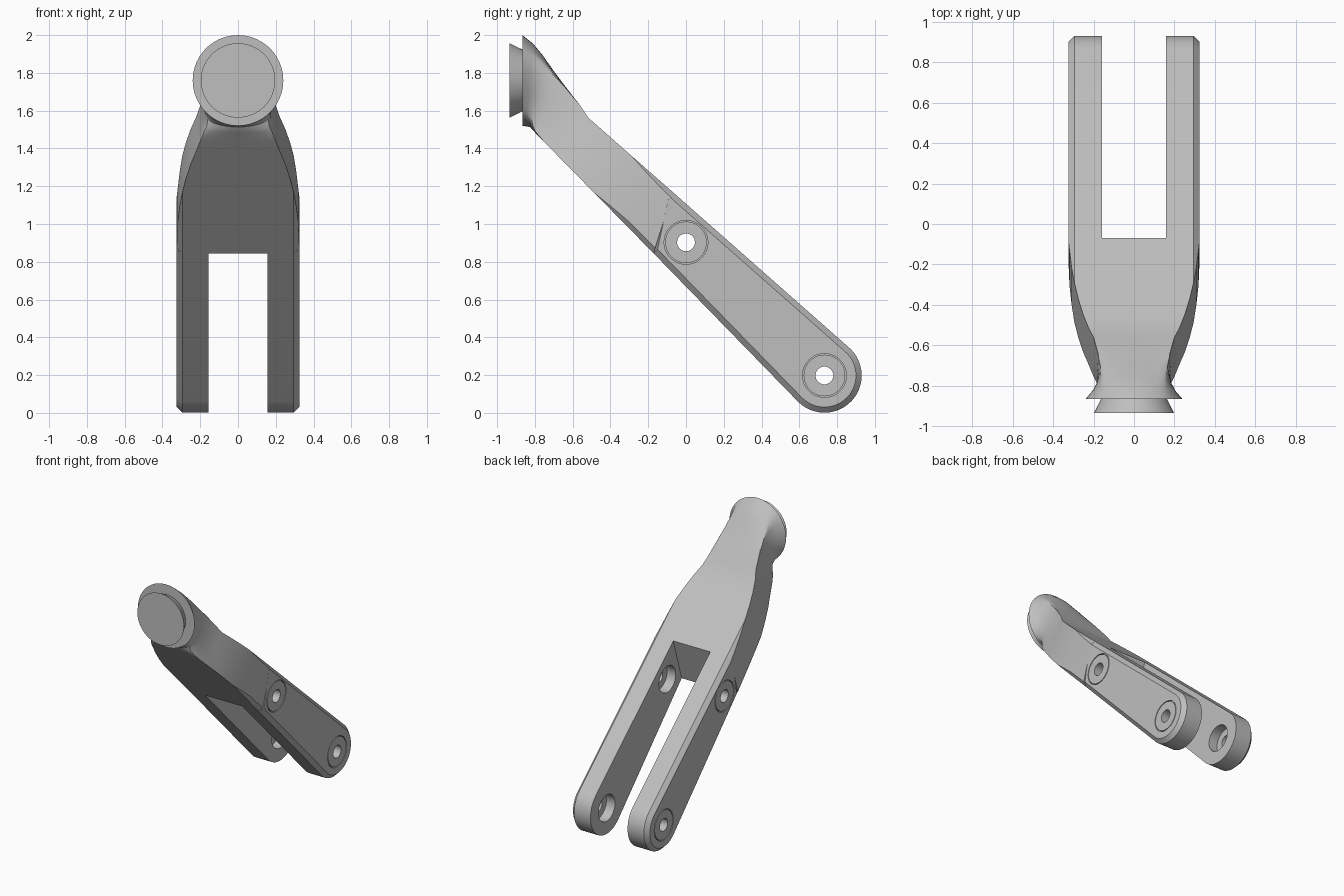
import bpy, bmesh, math
from mathutils import Vector, Matrix

cube = bpy.data.objects.get("Cube")
if cube:
    bpy.data.objects.remove(cube, do_unlink=True)

grey = bpy.data.materials.new("satin grey")
grey.use_nodes = True
grey.diffuse_color = (0.52, 0.52, 0.52, 1)
grey.node_tree.nodes["Principled BSDF"].inputs["Base Color"].default_value = grey.diffuse_color


def finish(bm, name):
    bmesh.ops.remove_doubles(bm, verts=bm.verts, dist=0.0002)
    bmesh.ops.recalc_face_normals(bm, faces=bm.faces)
    mesh = bpy.data.meshes.new(name)
    bm.to_mesh(mesh)
    bm.free()
    mesh.materials.append(grey)
    obj = bpy.data.objects.new(name, mesh)
    bpy.context.collection.objects.link(obj)
    return obj


def loft(rings, name):
    bm = bmesh.new()
    loops = [[bm.verts.new(p) for p in ring] for ring in rings]
    for a, b in zip(loops, loops[1:]):
        for i in range(len(a)):
            j = (i + 1) % len(a)
            bm.faces.new((a[i], a[j], b[j], b[i]))
    bm.faces.new(loops[0])
    bm.faces.new(loops[-1])
    return finish(bm, name)


def smooth(obj):
    bpy.ops.object.select_all(action="DESELECT")
    obj.select_set(True)
    bpy.context.view_layer.objects.active = obj
    bpy.ops.object.shade_smooth_by_angle(angle=math.radians(30))


# Shared dimensions, as (y, z) points in the side plane
HALF, SLOT, CHAMFER = 0.325, 0.157, 0.03
PIVOT, RADIUS = Vector((0.733, 0.198)), 0.197
WALL_TOP, WALL_BOTTOM = Vector((-0.07, 1.169)), Vector((-0.172, 0.845))
UP = Vector((0.661, 0.75))
DOWN = Vector((-0.713, -0.701))
HOLES = [Vector((0, 0.903)), PIVOT]


# Fork arms: rounded bars with the outer edge chamfered
def bar_ring(x, inset):
    pts = [WALL_BOTTOM - DOWN * inset, WALL_TOP - UP * inset]
    start = math.atan2(UP.y, UP.x)
    end = math.atan2(DOWN.y, DOWN.x)
    if end > start:
        end -= 2 * math.pi
    for i in range(33):
        a = start + (end - start) * i / 32
        pts.append(PIVOT + Vector((math.cos(a), math.sin(a))) * (RADIUS - inset))
    return [(x, p.x, p.y) for p in pts]


def cutter(name, side, centre, x0, x1, radius, inner=0):
    bm = bmesh.new()
    steps = 40

    def circle(x, r):
        return [bm.verts.new((side * x, centre.x + r * math.cos(t * math.tau / steps),
                              centre.y + r * math.sin(t * math.tau / steps))) for t in range(steps)]
    loops = [circle(x0, radius), circle(x1, radius)]
    if inner:
        loops += [circle(x1, inner), circle(x0, inner)]
    pairs = list(zip(loops, loops[1:]))
    if inner:
        pairs.append((loops[-1], loops[0]))
    for a, b in pairs:
        for i in range(steps):
            j = (i + 1) % steps
            bm.faces.new((a[i], a[j], b[j], b[i]))
    if not inner:
        bm.faces.new(loops[0])
        bm.faces.new(loops[1])
    obj = finish(bm, name)
    obj.hide_render = True
    return obj


for side, label in ((1, "left"), (-1, "right")):
    arm = loft([bar_ring(side * SLOT, 0), bar_ring(side * (HALF - CHAMFER), 0),
                bar_ring(side * HALF, CHAMFER)], label + "_fork_arm")
    # Through hole, inner counterbore and thin outer groove
    for centre in HOLES:
        for x0, x1, radius, inner in ((0.1, 0.4, 0.047, 0),
                                      (0.1, 0.23, 0.1, 0),
                                      (0.31, 0.4, 0.116, 0.11)):
            tool = cutter("hole_cutter", side, centre, x0, x1, radius, inner)
            mod = arm.modifiers.new("hole", "BOOLEAN")
            mod.operation, mod.solver, mod.object = "DIFFERENCE", "EXACT", tool
            bpy.context.view_layer.objects.active = arm
            bpy.ops.object.modifier_apply(modifier=mod.name)
            bpy.data.objects.remove(tool, do_unlink=True)
    smooth(arm)


# Body: chamfered sections that narrow, then round out into the flared head
def section(top, bottom, half, roundness):
    mid, axis = (top + bottom) / 2, (top - bottom) / 2
    c = min(CHAMFER, max(0, half - HALF + CHAMFER))
    h, w = 1 - c / axis.length, 1 - c / half
    corners = [(1, -h), (1, h), (w, 1), (-w, 1), (-1, h), (-1, -h), (-w, -1), (w, -1)]
    angles = [-40, 40, 50, 130, 140, 220, 230, 310, 320]
    ring = []
    for k in range(8):
        a, b = Vector(corners[k]), Vector(corners[(k + 1) % 8])
        steps = 10 if k % 2 == 0 else 2
        for i in range(steps):
            t = i / steps
            ang = math.radians(angles[k] + (angles[k + 1] - angles[k]) * t)
            p = a.lerp(b, t).lerp(Vector((math.cos(ang), math.sin(ang))), roundness)
            yz = mid + axis * p.y
            ring.append((p.x * half, yz.x, yz.y))
    return ring


rings = [section(WALL_TOP, WALL_BOTTOM, HALF, 0)]
for s, half in ((1.32, 0.319), (1.5, 0.308), (1.65, 0.295), (1.8, 0.276), (1.95, 0.251), (2.08, 0.223)):
    ty, by = (1.107 - s) / 1.881, (0.67 - s) / 2.018
    rings.append(section(Vector((ty, ty + s)), Vector((by, by + s)), half, 0))
for ty, tz, by, bz, half, roundness in (
        (-0.56, 1.627, -0.755, 1.439, 0.2, 0),
        (-0.64, 1.73, -0.80, 1.485, 0.183, 0.1),
        (-0.70, 1.81, -0.815, 1.50, 0.178, 0.3),
        (-0.76, 1.895, -0.825, 1.513, 0.186, 0.6),
        (-0.81, 1.955, -0.845, 1.517, 0.207, 0.85),
        (-0.866, 2.0, -0.866, 1.52, 0.24, 1)):
    rings.append(section(Vector((ty, tz)), Vector((by, bz)), half, roundness))
smooth(loft(rings, "neck_body"))

# Front button: short cone widening towards the front
bm = bmesh.new()
bmesh.ops.create_cone(bm, cap_ends=True, segments=64, radius1=0.16, radius2=0.197, depth=0.075,
                      matrix=Matrix.Translation((0, -0.8965, 1.76)) @ Matrix.Rotation(math.pi / 2, 4, "X"))
smooth(finish(bm, "front_button"))
